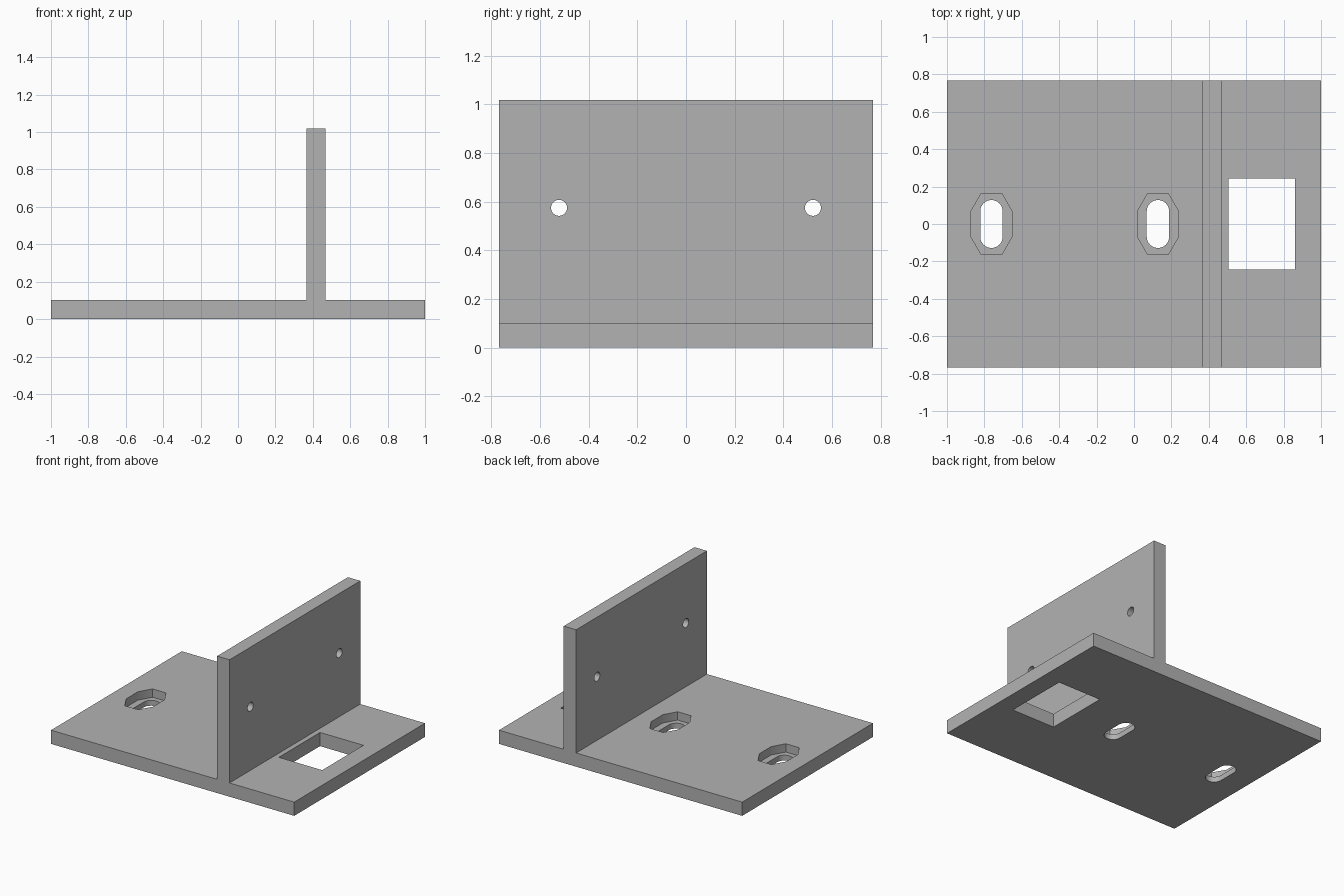
import bpy, bmesh
from math import cos, sin, pi
from mathutils import Vector

cube = bpy.data.objects.get("Cube")
if cube:
    bpy.data.objects.remove(cube)

HALF_Y = 0.768       # half depth of the bracket
PLATE = 0.102        # plate thickness
TOP = 1.018          # top of the upright wall
WALL = (0.366, 0.468)
POCKET_FLOOR = 0.04

grey = bpy.data.materials.new("plain grey")
grey.use_nodes = True
colour = (0.45, 0.45, 0.45, 1)
grey.diffuse_color = colour
grey.node_tree.nodes["Principled BSDF"].inputs["Base Color"].default_value = colour


def prism(name, outline, push):
    """Extrude a closed 3D outline along the push vector."""
    bm = bmesh.new()
    face = bm.faces.new([bm.verts.new(p) for p in outline])
    new = bmesh.ops.extrude_face_region(bm, geom=[face])["geom"]
    bmesh.ops.translate(bm, vec=Vector(push),
                        verts=[v for v in new if isinstance(v, bmesh.types.BMVert)])
    bmesh.ops.recalc_face_normals(bm, faces=bm.faces)
    mesh = bpy.data.meshes.new(name)
    bm.to_mesh(mesh)
    bm.free()
    mesh.materials.append(grey)
    obj = bpy.data.objects.new(name, mesh)
    bpy.context.collection.objects.link(obj)
    return obj


def long_hole(cx, radius, reach, steps, z):
    """Outline of a polygon stretched along y; steps is the sides per half."""
    points = []
    for side in (0, 1):
        for i in range(steps + 1):
            a = pi * (side + i / steps)
            points.append((cx + radius * cos(a),
                           radius * sin(a) + (-reach if side else reach), z))
    return points


# T-shaped body: base plate and upright wall in one piece
profile = [(-1, 0), (1, 0), (1, PLATE), (WALL[1], PLATE), (WALL[1], TOP),
           (WALL[0], TOP), (WALL[0], PLATE), (-1, PLATE)]
bracket = prism("bracket", [(x, -HALF_Y, z) for x, z in profile], (0, 2 * HALF_Y, 0))

# Mounting slots with stretched hexagonal nut pockets above them
cutters = []
for x in (-0.762, 0.128):
    cutters.append(prism("nut_pocket_cutter",
                         long_hole(x, 0.11, 0.068, 3, POCKET_FLOOR), (0, 0, 0.2)))
    cutters.append(prism("slot_cutter", long_hole(x, 0.06, 0.068, 16, -0.1), (0, 0, 0.3)))

# Rectangular window in the plate
window = [(0.505, -0.242), (0.862, -0.242), (0.862, 0.242), (0.505, 0.242)]
cutters.append(prism("window_cutter", [(x, y, -0.1) for x, y in window], (0, 0, 0.3)))

# Round screw holes through the wall
for y in (-0.522, 0.522):
    ring = [(0.3, y + 0.033 * cos(i * pi / 16), 0.575 + 0.033 * sin(i * pi / 16))
            for i in range(32)]
    cutters.append(prism("screw_hole_cutter", ring, (0.25, 0, 0)))

# Cut everything out, then drop the cutters
bpy.ops.object.select_all(action="DESELECT")
bpy.context.view_layer.objects.active = bracket
bracket.select_set(True)
for cutter in cutters:
    cut = bracket.modifiers.new("cut", "BOOLEAN")
    cut.operation = "DIFFERENCE"
    cut.solver = "EXACT"
    cut.object = cutter
    bpy.ops.object.modifier_apply(modifier=cut.name)
    bpy.data.objects.remove(cutter)

bpy.ops.object.shade_smooth_by_angle(angle=pi / 6)
